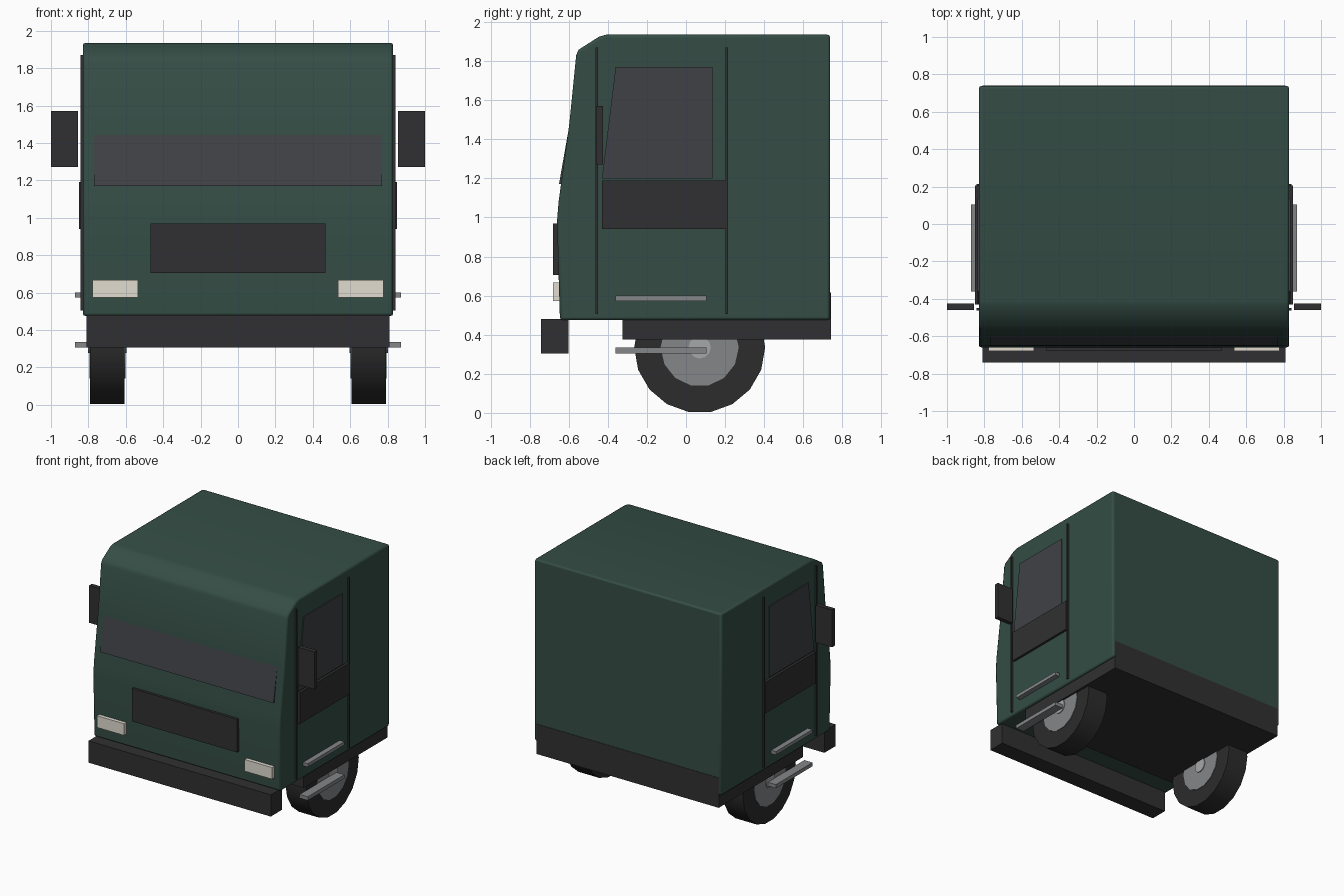
import bpy, bmesh, math

if "Cube" in bpy.data.objects:
    bpy.data.objects.remove(bpy.data.objects["Cube"])


def material(name, rgb):
    m = bpy.data.materials.new(name)
    m.diffuse_color = (*rgb, 1)
    m.use_nodes = True
    m.node_tree.nodes["Principled BSDF"].inputs["Base Color"].default_value = m.diffuse_color
    return m


GREEN = material("green_paint", (0.035, 0.075, 0.06))
BLACK = material("black_plastic", (0.03, 0.03, 0.032))
GLASS = material("dark_glass", (0.05, 0.053, 0.06))
RUBBER = material("rubber", (0.025, 0.025, 0.025))
STEEL = material("steel", (0.23, 0.24, 0.25))
HUB = material("hub_metal", (0.38, 0.39, 0.4))
LAMP = material("lamp_glass", (0.75, 0.72, 0.63))


def finish(obj, mat, bevel=0, segments=1, smooth=None):
    obj.data.materials.append(mat)
    if bevel:
        mod = obj.modifiers.new("bevel", "BEVEL")
        mod.width, mod.segments = bevel, segments
        mod.limit_method, mod.angle_limit = "ANGLE", math.radians(50)
    if smooth:
        bpy.ops.object.select_all(action="DESELECT")
        obj.select_set(True)
        bpy.context.view_layer.objects.active = obj
        bpy.ops.object.shade_smooth_by_angle(angle=math.radians(smooth))
    return obj


def extrude_x(name, profile, x0, x1, mat, **kw):
    """Solid with a (y, z) side profile, running from x0 to x1."""
    bm = bmesh.new()
    face = bm.faces.new([bm.verts.new((x0, y, z)) for y, z in profile])
    new = bmesh.ops.extrude_face_region(bm, geom=[face])["geom"]
    for v in new:
        if isinstance(v, bmesh.types.BMVert):
            v.co.x = x1
    bmesh.ops.recalc_face_normals(bm, faces=bm.faces)
    mesh = bpy.data.meshes.new(name)
    bm.to_mesh(mesh)
    bm.free()
    obj = bpy.data.objects.new(name, mesh)
    bpy.context.collection.objects.link(obj)
    return finish(obj, mat, **kw)


def box(name, x, y, z, mat, **kw):
    profile = [(y[0], z[0]), (y[1], z[0]), (y[1], z[1]), (y[0], z[1])]
    return extrude_x(name, profile, x[0], x[1], mat, **kw)


def disc(name, x0, x1, radius, sides, mat, bevel=0):
    """Wheel part: cylinder along x on the axle."""
    bpy.ops.mesh.primitive_cylinder_add(
        vertices=sides, radius=radius, depth=abs(x1 - x0),
        location=((x0 + x1) / 2, 0.07, 0.335), rotation=(0, math.pi / 2, 0))
    obj = bpy.context.object
    obj.name = name
    return finish(obj, mat, bevel=bevel, smooth=35)


# Cab shell and chassis
extrude_x("cab_body", [(-0.645, 0.475), (-0.66, 0.98), (-0.652, 1.08), (-0.597, 1.48),
                       (-0.562, 1.83), (-0.55, 1.858), (-0.445, 1.925), (-0.41, 1.935),
                       (0.738, 1.935), (0.738, 0.475)],
          -0.83, 0.83, GREEN, bevel=0.014, segments=2, smooth=35)
box("chassis", (-0.81, 0.81), (-0.325, 0.741), (0.375, 0.615), BLACK)

# Front parts
box("bumper", (-0.81, 0.81), (-0.741, -0.6), (0.305, 0.48), BLACK)
box("grille", (-0.467, 0.467), (-0.68, -0.63), (0.705, 0.97), BLACK)
extrude_x("windscreen", [(-0.65, 1.17), (-0.6, 1.17), (-0.55, 1.5), (-0.592, 1.5)],
          -0.77, 0.77, GLASS)

# Paired parts on each side
for s, side in ((1, "right"), (-1, "left")):
    def pair(name, x, *rest):
        return box(f"{side}_{name}", (s * x[0], s * x[1]), *rest)

    pair("headlight", (0.535, 0.778), (-0.68, -0.64), (0.573, 0.667), LAMP)
    pair("mirror", (0.855, 1.0), (-0.46, -0.425), (1.27, 1.57), BLACK)
    pair("front_door_seam", (0.82, 0.843), (-0.462, -0.45), (0.505, 1.87), BLACK)
    pair("rear_door_seam", (0.82, 0.843), (0.203, 0.215), (0.505, 1.87), BLACK)
    pair("door_panel", (0.82, 0.85), (-0.43, 0.205), (0.94, 1.19), BLACK)
    pair("upper_step", (0.82, 0.872), (-0.36, 0.105), (0.573, 0.6), STEEL)
    pair("lower_step", (0.80, 0.872), (-0.36, 0.105), (0.305, 0.335), STEEL)
    extrude_x(f"{side}_door_window", [(-0.43, 1.2), (0.135, 1.2), (0.135, 1.77), (-0.36, 1.77)],
              s * 0.82, s * 0.838, GLASS)

    # Wheel
    disc(f"{side}_tyre", s * 0.607, s * 0.79, 0.335, 18, RUBBER)
    disc(f"{side}_rim", s * 0.602, s * 0.795, 0.2, 14, STEEL)
    disc(f"{side}_hub", s * 0.595, s * 0.802, 0.057, 12, HUB)
